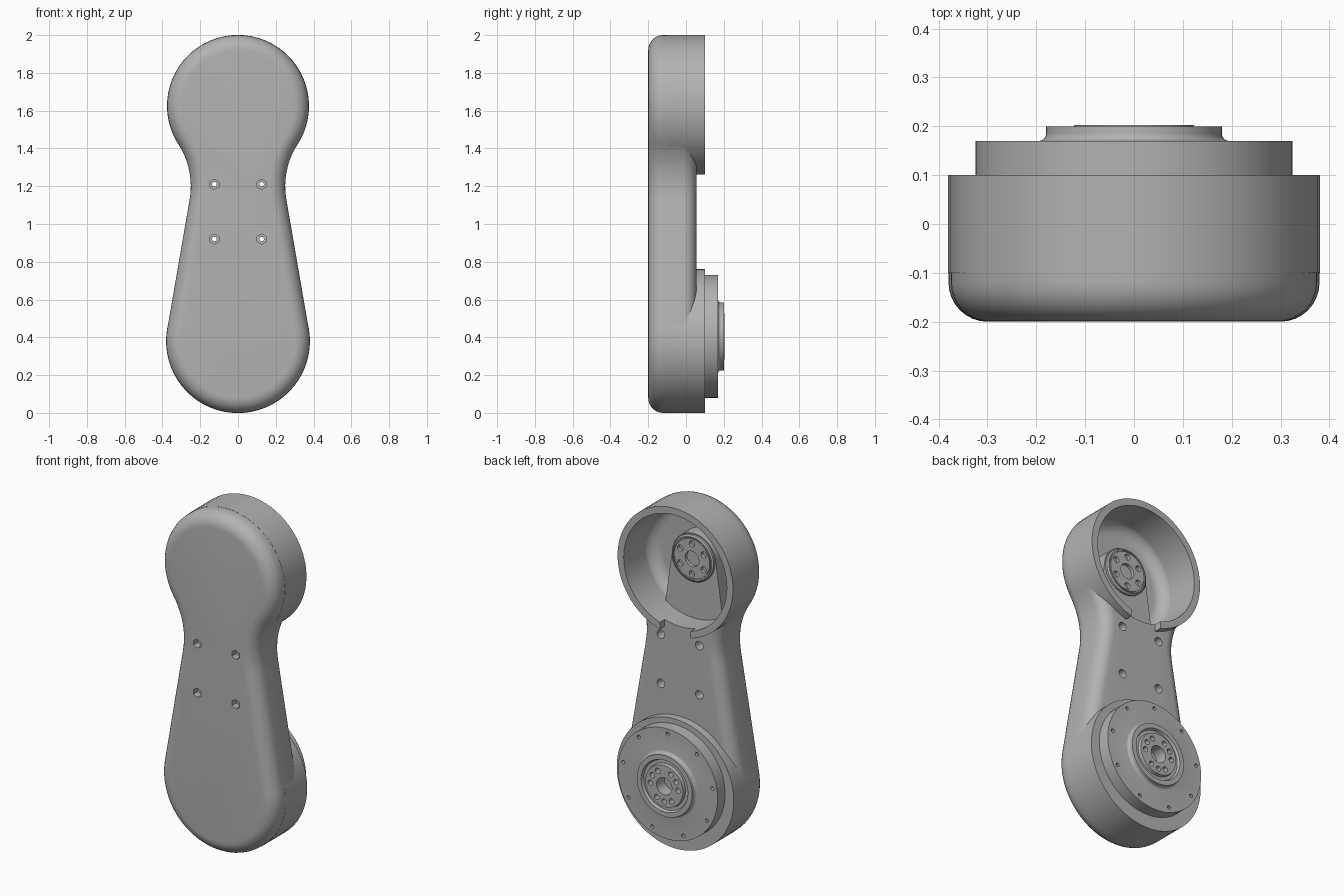
import bpy, bmesh
from math import sin, cos, pi, atan2, acos, hypot, radians
from mathutils import Matrix, Vector

cube = bpy.data.objects.get("Cube")
if cube:
    bpy.data.objects.remove(cube)

grey = bpy.data.materials.new("mid_grey")
grey.use_nodes = True
COLOUR = (0.45, 0.45, 0.45, 1)
grey.diffuse_color = COLOUR
grey.node_tree.nodes["Principled BSDF"].inputs["Base Color"].default_value = COLOUR

TOP_Z, TOP_R = 1.625, 0.375      # upper cup
LOW_Z, LOW_R = 0.38, 0.38        # lower boss
WAIST_X, WAIST_Z, WAIST_R = 0.66, 1.2, 0.41   # concave side arc
HUB_Z, FLANGE_Z = 1.645, 0.405


def finish(name, bm):
    bmesh.ops.recalc_face_normals(bm, faces=bm.faces[:])
    me = bpy.data.meshes.new(name)
    bm.to_mesh(me)
    bm.free()
    ob = bpy.data.objects.new(name, me)
    bpy.context.collection.objects.link(ob)
    me.materials.append(grey)
    return ob


def loft(name, layers):
    """Solid from stacked outlines; each layer is (y, [(x, z), ...])."""
    bm = bmesh.new()
    rings = [[bm.verts.new((x, y, z)) for x, z in pts] for y, pts in layers]
    for a, b in zip(rings, rings[1:]):
        for i in range(len(a)):
            j = (i + 1) % len(a)
            bm.faces.new((a[i], a[j], b[j], b[i]))
    bm.faces.new(rings[0])
    bm.faces.new(rings[-1])
    return finish(name, bm)


def lathe(name, profile, z, closed=False, steps=64):
    """Turn an (r, y) profile about the y axis at height z."""
    bm = bmesh.new()
    vs = [bm.verts.new((r, y, z)) for r, y in profile]
    pairs = list(zip(vs, vs[1:])) + ([(vs[-1], vs[0])] if closed else [])
    es = [bm.edges.new(p) for p in pairs]
    bmesh.ops.spin(bm, geom=vs + es, cent=(0, 0, z), axis=(0, 1, 0),
                   angle=2 * pi, steps=steps)
    bmesh.ops.remove_doubles(bm, verts=bm.verts[:], dist=1e-5)
    return finish(name, bm)


def drills(holes, segs=16):
    """Cutter made of y-axis cylinders (x, z, radius, y0, y1)."""
    bm = bmesh.new()
    for x, z, r, y0, y1 in holes:
        m = Matrix.Translation((x, (y0 + y1) / 2, z)) @ Matrix.Rotation(pi / 2, 4, 'X')
        bmesh.ops.create_cone(bm, cap_ends=True, segments=segs, radius1=r,
                              radius2=r, depth=y1 - y0, matrix=m)
    return finish("cutter", bm)


def cut(ob, cutter, keep=False):
    mod = ob.modifiers.new("cut", 'BOOLEAN')
    mod.operation, mod.solver, mod.object = 'DIFFERENCE', 'EXACT', cutter
    cutter.hide_render = True
    with bpy.context.temp_override(object=ob, active_object=ob):
        bpy.ops.object.modifier_apply(modifier=mod.name)
    if not keep:
        bpy.data.objects.remove(cutter)


def arc(cx, cz, r, a0, a1, n):
    return [(cx + r * cos(a0 + (a1 - a0) * i / n),
             cz + r * sin(a0 + (a1 - a0) * i / n)) for i in range(n + 1)]


def circle_of(n, r, z, start=0):
    return [(r * cos(start + 2 * pi * i / n), z + r * sin(start + 2 * pi * i / n))
            for i in range(n)]


def mirrored(right):
    """Close a right-hand half, listed from bottom to top, across x = 0."""
    return right + [(-x, z) for x, z in right[-2:0:-1]]


def body_outline(inset):
    """Round ends joined by straight tapers and concave waist arcs."""
    dx, dz = WAIST_X, WAIST_Z - LOW_Z
    taper = atan2(dz, dx) - acos((LOW_R + WAIST_R) / hypot(dx, dz))
    top = atan2(WAIST_Z - TOP_Z, WAIST_X)
    low = arc(0, LOW_Z, LOW_R - inset, -pi / 2, taper, 22)
    waist = arc(WAIST_X, WAIST_Z, WAIST_R + inset, pi + taper, pi + top, 12)
    head = arc(0, TOP_Z, TOP_R - inset, top, pi / 2, 26)
    low[0], head[-1] = (0, low[0][1]), (0, head[-1][1])
    return mirrored(low + waist + head[1:])


# Link body with rounded front and back edges
FRONT, BACK, RF, RB, N = -0.2, 0.055, 0.08, 0.07, 8
layers = []
for i in range(N + 1):
    a = pi / 2 * i / N
    layers.append((FRONT + RF * (1 - cos(a)), body_outline(RF * (1 - sin(a)))))
for i in range(N + 1):
    a = pi / 2 * i / N
    layers.append((BACK - RB * (1 - sin(a)), body_outline(RB * (1 - cos(a)))))
body = loft("link_body", layers)

# Cup cavity with a rounded floor
FLOOR, INNER, FIL = -0.16, 0.338, 0.07
corner = [(INNER - FIL + FIL * sin(a), FLOOR + FIL * (1 - cos(a)))
          for a in [pi / 2 * i / 8 for i in range(9)]]
cut(body, lathe("cutter", [(0, FLOOR)] + corner + [(INNER, 0.3), (0, 0.3)], TOP_Z))

# Four bolt holes, counterbored on both faces
bolts = [(x, z) for x in (-0.125, 0.125) for z in (0.92, 1.21)]
cut(body, drills([(x, z, 0.012, -0.3, 0.2) for x, z in bolts]))
cut(body, drills([(x, z, 0.027, -0.3, -0.16) for x, z in bolts], 6))
cut(body, drills([(x, z, 0.025, 0, 0.2) for x, z in bolts]))

# Upper cup wall, with a gap towards the waist
ring = lathe("cup_wall", [(TOP_R + 0.001, -0.1), (TOP_R + 0.001, 0.1),
                          (INNER - 0.002, 0.1), (INNER - 0.002, -0.1)], TOP_Z, closed=True)
bm = bmesh.new()
bmesh.ops.create_cube(bm, size=1, matrix=Matrix.Translation((0, 0.105, 1.29))
                      @ Matrix.Diagonal(Vector((0.2, 0.1, 0.2, 1))))
cut(ring, finish("cutter", bm))

# Tapered inner arm under the hub
half = [(0, 1.26), (0.195, 1.28)] + arc(0, HUB_Z, 0.142, radians(9), pi / 2, 16)
half[-1] = (0, half[-1][1])
inner_arm = loft("inner_arm", [(-0.17, mirrored(half)), (-0.075, mirrored(half))])

# Upper hub with six holes
hub = lathe("upper_hub", [(0, -0.1), (0.136, -0.1), (0.136, -0.062), (0.128, -0.056),
                          (0.122, -0.056), (0.122, -0.062), (0.116, -0.062),
                          (0.116, -0.055), (0.045, -0.055), (0.045, -0.095),
                          (0, -0.095)], HUB_Z)
cut(hub, drills([(x, z, 0.018, -0.09, 0) for x, z in circle_of(6, 0.088, HUB_Z, pi / 6)]))

# Lower boss
boss = lathe("lower_boss", [(0, -0.1), (LOW_R + 0.001, -0.1),
                            (LOW_R + 0.001, 0.1), (0, 0.1)], LOW_Z)

# Output flange: stepped disc, filleted collar, grooved centre
fillet = [(0.195 - 0.015 * sin(a), 0.185 - 0.015 * cos(a))
          for a in [pi / 2 * i / 4 for i in range(5)]]
flange = lathe("output_flange", [(0, 0.09), (0.325, 0.09), (0.325, 0.17)] + fillet
               + [(0.18, 0.2), (0.152, 0.2), (0.145, 0.185), (0.126, 0.185),
                  (0.122, 0.203), (0.05, 0.203), (0.05, 0.13), (0, 0.13)], FLANGE_Z)

# Rim screw holes, and three groups of three around the centre
cut(flange, drills([(x, z, 0.011, 0.14, 0.25)
                    for x, z in circle_of(9, 0.295, FLANGE_Z, pi / 2)], 12))
angles = [radians(c + d) for c in (30, 150, 270) for d in (-32, 0, 32)]
cut(flange, drills([(0.09 * cos(a), FLANGE_Z + 0.09 * sin(a), 0.016, 0.16, 0.25)
                    for a in angles], 12))

# Smooth curved faces, crisp edges
bpy.ops.object.select_all(action='DESELECT')
for ob in (body, ring, inner_arm, hub, boss, flange):
    ob.select_set(True)
    bpy.context.view_layer.objects.active = ob
bpy.ops.object.shade_smooth_by_angle(angle=radians(30))
